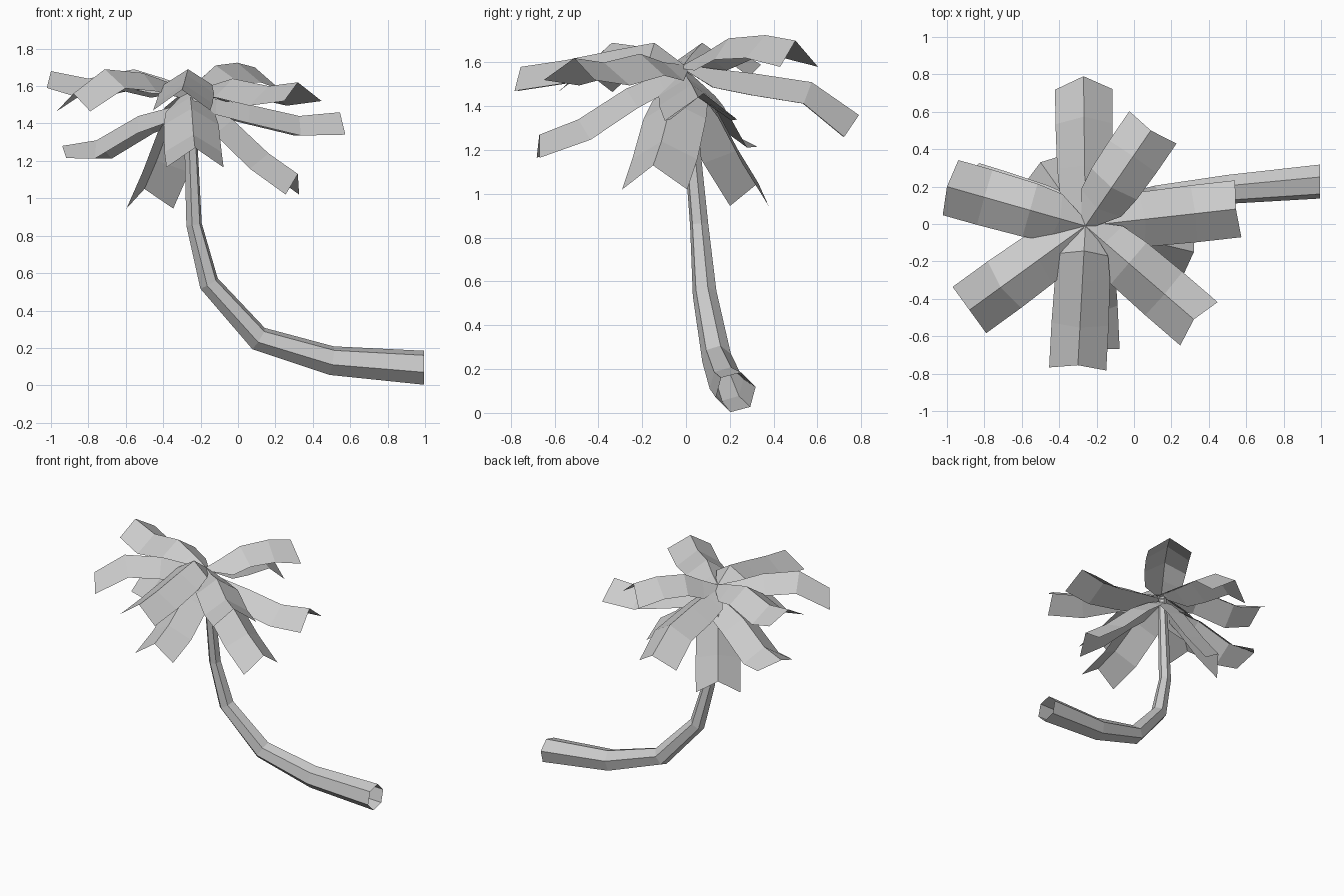
import bpy
from math import cos, sin, radians
from mathutils import Vector

cube = bpy.data.objects.get("Cube")
if cube:
    bpy.data.objects.remove(cube, do_unlink=True)

UP = Vector((0, 0, 1))


def make_material(name, color):
    mat = bpy.data.materials.new(name)
    mat.use_nodes = True
    mat.diffuse_color = color
    mat.node_tree.nodes["Principled BSDF"].inputs["Base Color"].default_value = color
    return mat


grey = make_material("plain_grey", (0.6, 0.6, 0.6, 1))


def tangents(points):
    """Unit direction of a path at each of its points."""
    last = len(points) - 1
    return [(points[min(i + 1, last)] - points[max(i - 1, 0)]).normalized()
            for i in range(len(points))]


def loft(name, rows, closed):
    """Join equal rows of points with quads."""
    n = len(rows[0])
    verts = [p for row in rows for p in row]
    faces = []
    for r in range(len(rows) - 1):
        for c in range(n if closed else n - 1):
            d = (c + 1) % n
            faces.append((r * n + c, r * n + d, (r + 1) * n + d, (r + 1) * n + c))
    mesh = bpy.data.meshes.new(name)
    mesh.from_pydata(verts, [], faces)
    mesh.materials.append(grey)
    obj = bpy.data.objects.new(name, mesh)
    bpy.context.collection.objects.link(obj)
    return obj


# Curved six-sided trunk, open at its cut end
trunk_path = [Vector(p) for p in (
    (0.995, 0.227, 0.094), (0.5, 0.185, 0.132), (0.11, 0.14, 0.25),
    (-0.155, 0.085, 0.545), (-0.235, 0.06, 0.86),
    (-0.25, 0.025, 1.25), (-0.26, 0, 1.56))]
trunk_radii = (0.094, 0.08, 0.068, 0.056, 0.043, 0.037, 0.028)
rings = []
for centre, way, radius in zip(trunk_path, tangents(trunk_path), trunk_radii):
    side = Vector((0, 1, 0))
    side = (side - way * side.dot(way)).normalized()
    rise = side.cross(way)
    if centre is trunk_path[0]:
        side, rise = Vector((0, 1, 0)), UP
    rings.append([centre + radius * (cos(a) * side + sin(a) * rise)
                  for a in (radians(15 + 60 * k) for k in range(6))])
loft("trunk", rings, True)

# Folded fronds: ridge tip x and y, outward lean and drop of the tip corners,
# then ridge heights from base to tip
fronds = {
    "back_frond": (-0.27, 0.79, -0.07, 0.1, 1.57, 1.55, 1.51, 1.36),
    "back_left_frond": (0.09, 0.5, 0.02, 0.12, 1.64, 1.71, 1.725, 1.7),
    "left_frond": (0.545, 0.08, 0.012, 0.12, 1.53, 1.5, 1.44, 1.46),
    "front_left_frond": (0.32, -0.51, 0.036, 0.1, 1.6, 1.64, 1.6, 1.62),
    "front_frond": (-0.3, -0.755, 0.02, 0.11, 1.69, 1.66, 1.61, 1.58),
    "front_right_frond": (-0.88, -0.46, 0, 0.095, 1.62, 1.67, 1.69, 1.56),
    "right_frond": (-1, 0.2, -0.02, 0.09, 1.64, 1.69, 1.64, 1.68),
    "low_front_frond": (-0.23, -0.67, 0.005, 0.105, 1.54, 1.48, 1.34, 1.27),
    "low_left_frond": (0.32, -0.15, -0.03, 0.11, 1.5, 1.42, 1.24, 1.13),
    "low_right_frond": (-0.94, 0.2, -0.07, 0.065, 1.48, 1.44, 1.31, 1.28),
    "low_back_frond": (-0.5, 0.33, -0.05, 0.105, 1.5, 1.41, 1.2, 1.05),
}
reach = (0, 0.18, 0.4, 0.73, 1)
half_widths = (0.03, 0.13, 0.147, 0.153, 0.153)
drops = (0.02, 0.085, 0.1, 0.105)
crown = Vector((-0.26, -0.01, 0))

for name, (x, y, lean, tip_drop, *heights) in fronds.items():
    out = Vector((x, y, 0)) - crown
    side = UP.cross(out).normalized()
    heights = [min(1.59, heights[0] + 0.04)] + heights
    ridge = [crown + out * t + UP * z for t, z in zip(reach, heights)]
    # The folded edges hang square to the ridge, and lean freely at the tip
    hangs = [side.cross(way) * drop for way, drop in zip(tangents(ridge), drops)]
    hangs.append(out.normalized() * lean - UP * tip_drop)
    rows = []
    for point, hang, half in zip(ridge, hangs, half_widths):
        rows.append([point + hang - side * half, point, point + hang + side * half])
    loft(name, rows, False)
